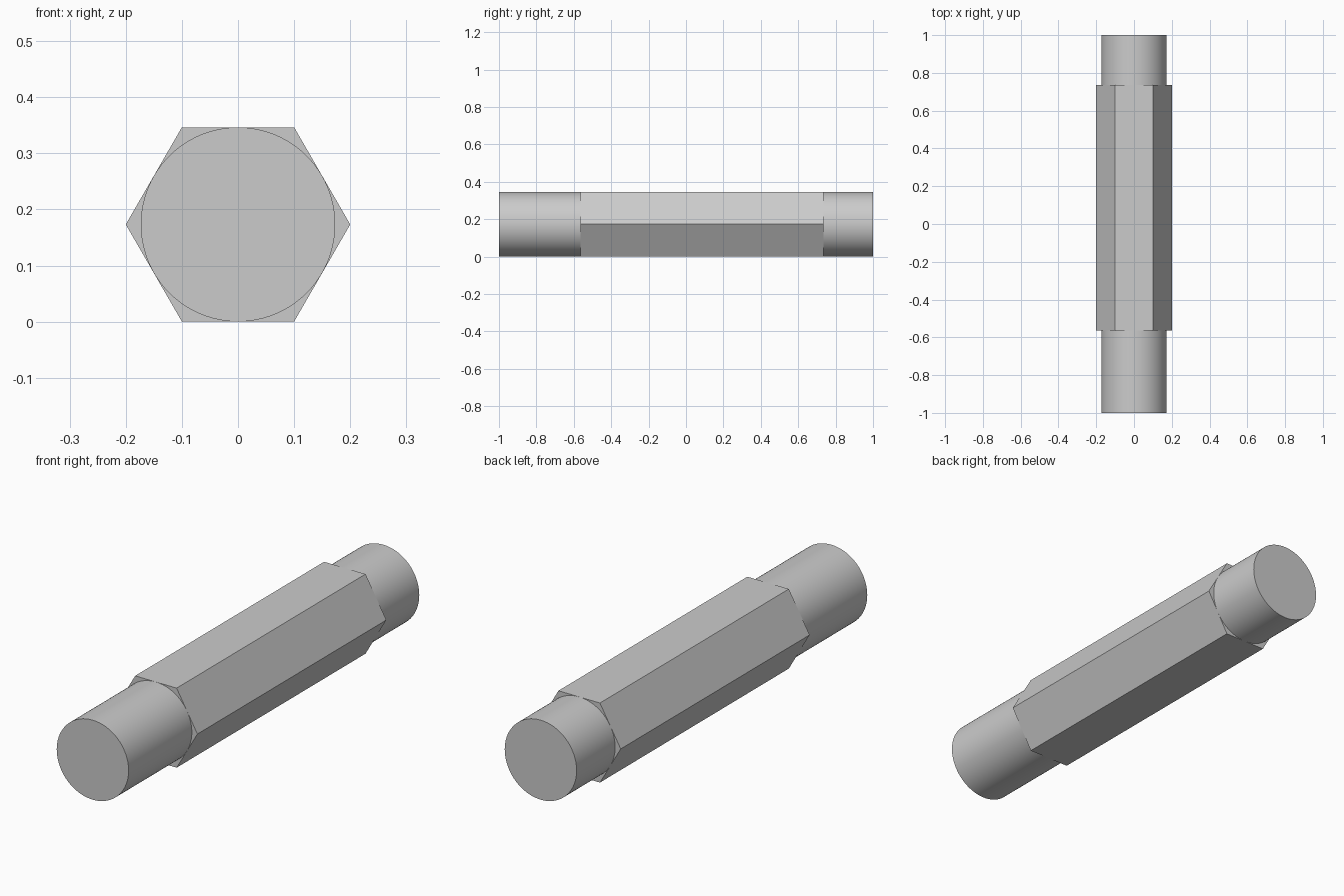
import bpy, bmesh
from math import cos, sin, tau, sqrt, radians

cube = bpy.data.objects.get("Cube")
if cube:
    bpy.data.objects.remove(cube, do_unlink=True)

HEX_RADIUS = 0.2
FLAT = HEX_RADIUS * sqrt(3) / 2      # centre to flat, also the journal radius
HEX_FRONT, HEX_BACK = -0.565, 0.735

grey = bpy.data.materials.new("plain_grey")
grey.use_nodes = True
colour = (0.6, 0.6, 0.6, 1)
grey.diffuse_color = colour
grey.node_tree.nodes["Principled BSDF"].inputs["Base Color"].default_value = colour


def bar(name, sides, radius, y0, y1, smooth=False):
    """Regular prism along y, with a corner pointing to +x."""
    bm = bmesh.new()
    ring = [bm.verts.new((radius * cos(tau * i / sides), y0,
                          FLAT + radius * sin(tau * i / sides))) for i in range(sides)]
    base = bm.faces.new(ring)
    grown = bmesh.ops.extrude_face_region(bm, geom=[base], use_keep_orig=True)
    tip = [v for v in grown["geom"] if isinstance(v, bmesh.types.BMVert)]
    bmesh.ops.translate(bm, verts=tip, vec=(0, y1 - y0, 0))
    bmesh.ops.recalc_face_normals(bm, faces=bm.faces)
    mesh = bpy.data.meshes.new(name)
    bm.to_mesh(mesh)
    bm.free()
    mesh.materials.append(grey)
    obj = bpy.data.objects.new(name, mesh)
    bpy.context.collection.objects.link(obj)
    if smooth:
        bpy.ops.object.select_all(action="DESELECT")
        obj.select_set(True)
        bpy.context.view_layer.objects.active = obj
        bpy.ops.object.shade_smooth_by_angle(angle=radians(30))
    return obj


# Hexagonal middle
bar("hex_body", 6, HEX_RADIUS, HEX_FRONT, HEX_BACK)

# Round ends, the front one longer
bar("front_shaft", 96, FLAT, -1, HEX_FRONT, smooth=True)
bar("back_shaft", 96, FLAT, HEX_BACK, 1, smooth=True)
